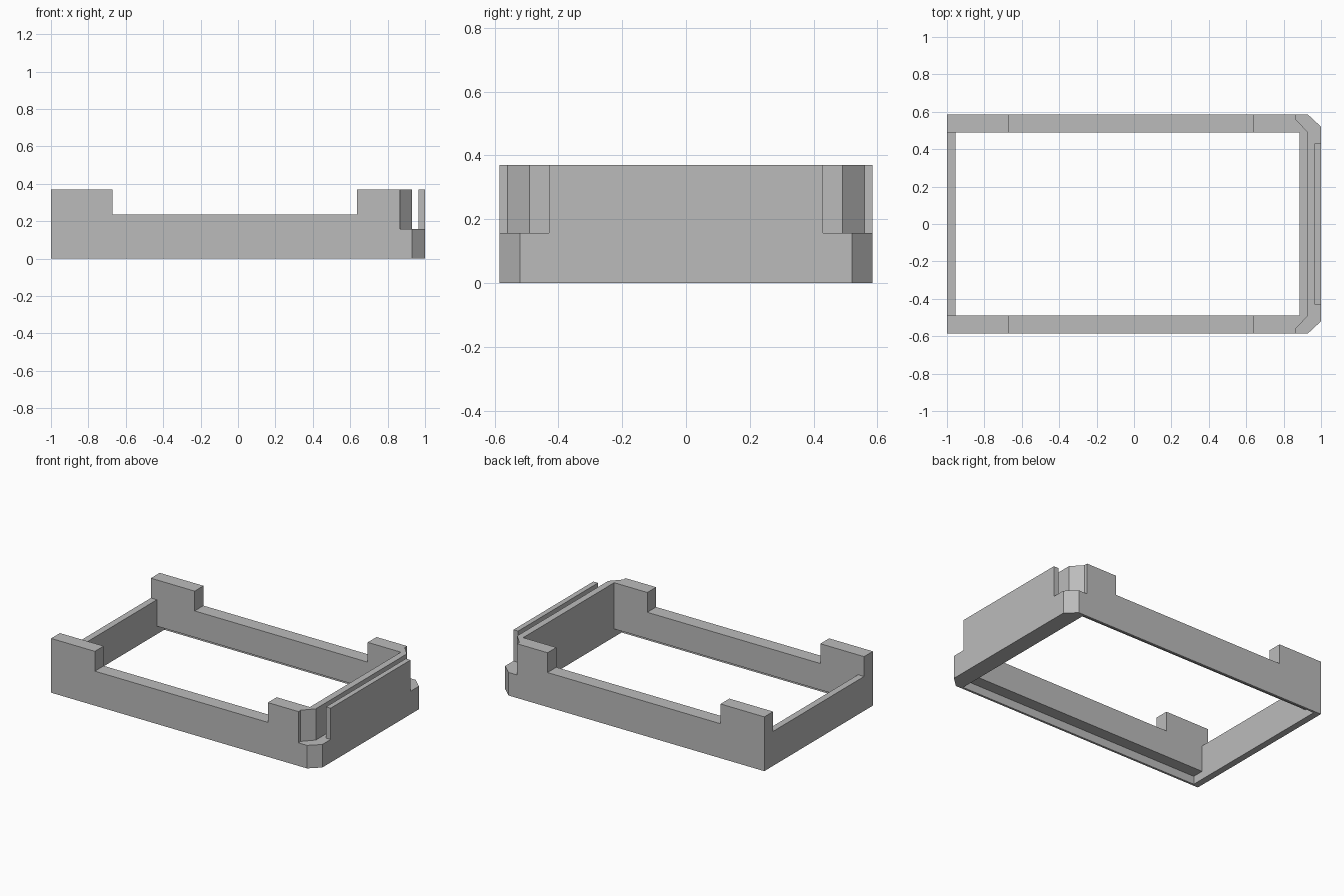
import bpy

cube = bpy.data.objects.get("Cube")
if cube:
    bpy.data.objects.remove(cube, do_unlink=True)

# Main dimensions
HEIGHT, RAIL_TOP, SHELF = 0.37, 0.235, 0.157
HALF_Y, INNER_Y = 0.585, 0.49
WALL_BACK, WALL_FRONT = -0.955, 0.885
OUT = 0.8  # cutter overshoot

grey = bpy.data.materials.new("plain_grey")
grey.use_nodes = True
grey.diffuse_color = (0.5, 0.5, 0.5, 1)
grey.node_tree.nodes["Principled BSDF"].inputs["Base Color"].default_value = (0.5, 0.5, 0.5, 1)


def prism(name, outline, z0, z1):
    """Extrude a counter-clockwise outline from z0 to z1."""
    n = len(outline)
    verts = [(x, y, z) for z in (z0, z1) for x, y in outline]
    faces = [list(range(n))[::-1], list(range(n, 2 * n))]
    faces += [[i, (i + 1) % n, n + (i + 1) % n, n + i] for i in range(n)]
    mesh = bpy.data.meshes.new(name)
    mesh.from_pydata(verts, [], faces)
    mesh.materials.append(grey)
    obj = bpy.data.objects.new(name, mesh)
    bpy.context.collection.objects.link(obj)
    return obj


def rect(x0, x1, half_y):
    return [(x0, -half_y), (x1, -half_y), (x1, half_y), (x0, half_y)]


def symmetric(half):
    """Close an outline by mirroring its -y half across y = 0."""
    return half + [(x, -y) for x, y in reversed(half)]


# Solid block with two chamfered corners
frame = prism("frame", symmetric([(-1, -HALF_Y), (0.93, -HALF_Y), (1, -0.52)]), 0, HEIGHT)

# Corner reliefs joined by the slot behind the outer plate
relief = symmetric([(0.965, -0.43), (1.1, -0.43), (1.1, -OUT), (0.865, -OUT),
                    (0.865, -0.56), (0.93, -INNER_Y)])
relief.reverse()

cutters = [
    prism("opening_cutter", rect(WALL_BACK, WALL_FRONT, INNER_Y), -1, 1),
    prism("bottom_rebate_cutter", rect(WALL_BACK, WALL_FRONT, 0.57), -1, 0.055),
    prism("rail_notch_cutter", rect(-0.67, 0.635, OUT), RAIL_TOP, 1),
    prism("low_wall_cutter", rect(-1.2, -0.9, INNER_Y), RAIL_TOP, 1),
    prism("corner_slot_cutter", relief, SHELF, 1),
]

# Carve the block
for cutter in cutters:
    cutter.hide_render = True
    mod = frame.modifiers.new(cutter.name, "BOOLEAN")
    mod.operation = "DIFFERENCE"
    mod.solver = "EXACT"
    mod.object = cutter

bpy.context.view_layer.update()
graph = bpy.context.evaluated_depsgraph_get()
carved = bpy.data.meshes.new_from_object(frame.evaluated_get(graph))
frame.modifiers.clear()
frame.data = carved
for cutter in cutters:
    bpy.data.objects.remove(cutter, do_unlink=True)
